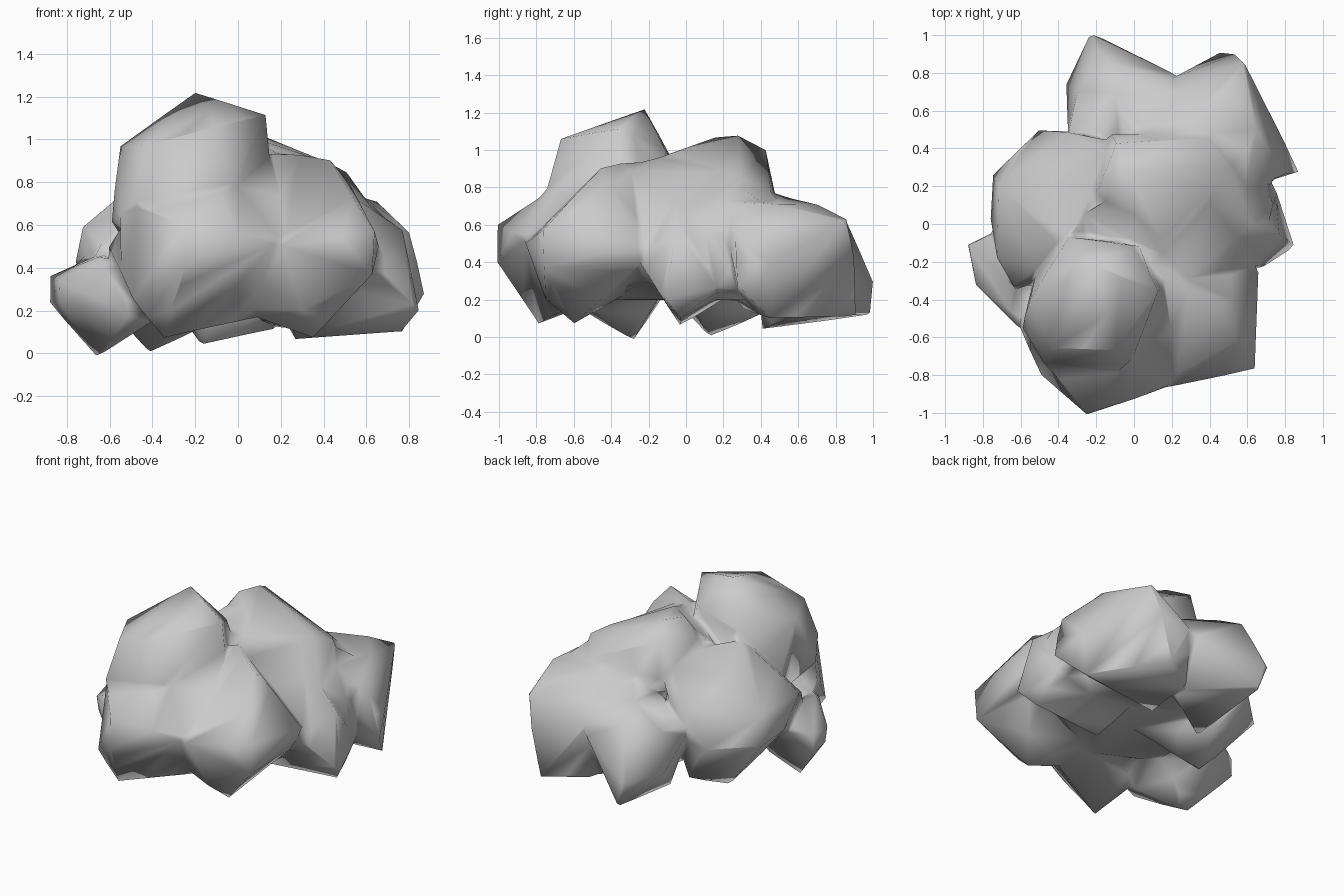
import bpy
import bmesh

# Remove only the default cube
default_cube = bpy.data.objects.get("Cube")
if default_cube:
    bpy.data.objects.remove(default_cube, do_unlink=True)


def make_material(name, level):
    """Plain grey material with the same viewport and render colour."""
    material = bpy.data.materials.new(name)
    material.use_nodes = True
    colour = (level, level, level, 1)
    material.diffuse_color = colour
    shader = material.node_tree.nodes["Principled BSDF"]
    shader.inputs["Base Color"].default_value = colour
    shader.inputs["Roughness"].default_value = 0.9
    return material


def add_lobe(bm, corners):
    """Add one closed convex lump spanned by a few corner points."""
    verts = [bm.verts.new(corner) for corner in corners]
    result = bmesh.ops.convex_hull(bm, input=verts)
    leftovers = set(result["geom_interior"]) | set(result["geom_unused"])
    loose = [item for item in leftovers if isinstance(item, bmesh.types.BMVert)]
    bmesh.ops.delete(bm, geom=loose, context="VERTS")


# Solid middle that joins all the lumps
core = [
    (.12, -.12, .97), (.25, -.33, .9), (.62, -.25, .5), (.6, 0, .7),
    (.74, .1, .58), (.76, .16, .27), (.43, .2, .88), (-.1, .15, 1.03),
    (-.25, .05, .88), (.6, -.2, .32), (-.4, -.3, .25), (-.4, .2, .2),
    (.2, .55, .2), (.1, .5, .75), (.6, .4, .72), (0, -.4, .2), (.65, .3, .2),
]

# Tall crown at the front
crown = [
    (-.2, -.22, 1.22), (.13, -.35, 1.12), (-.55, -.4, .97), (-.43, -.66, .97),
    (-.1, -.67, 1.06), (-.03, -.75, .77), (-.48, -.74, .7), (-.6, -.55, .6),
    (.15, -.35, .9), (0, -.11, 1), (-.35, -.07, .95), (0, -.1, .5), (-.5, -.2, .5),
]

# Blunt nose below the crown
nose = [
    (-.25, -1.01, .6), (-.25, -1.01, .4), (-.61, -.55, .5), (-.49, -.8, .25),
    (-.35, -.79, .07), (.2, -.86, .53), (.1, -.6, .17), (-.03, -.7, .8),
    (-.48, -.72, .7), (-.5, -.3, .3), (.2, -.2, .3), (.2, -.3, .9),
]

# Front shoulder
shoulder = [
    (.64, -.77, .57), (.63, -.76, .37), (.35, -.6, .07), (.2, -.86, .5),
    (.43, -.45, .91), (.52, -.4, .8), (.66, -.25, .5), (.15, -.25, .95),
    (0, -.6, .2), (.6, -.28, .36), (0, -.2, .3), (.3, -.75, .2),
]

# Middle hump behind the crown
hump = [
    (-.1, .15, 1.07), (-.04, .28, 1.08), (-.1, .43, 1), (.4, .46, .77),
    (.15, -.1, .98), (.43, .2, .89), (.52, .3, .84), (.6, 0, .7),
    (-.2, .15, .95), (-.12, .48, .76), (0, 0, .3), (.3, .3, .3),
]

# Small side bulge
side_bulge = [
    (.85, -.12, .2), (.77, -.03, .1), (.76, .16, .25), (.26, -.03, .06),
    (.65, -.25, .4), (.77, -.05, .58), (.6, 0, .7), (.2, .2, .2), (.2, -.2, .8),
]

# Back corner lump
back_corner = [
    (.88, .27, .28), (.8, .25, .58), (.58, .86, .63), (.53, .9, .42),
    (.46, .91, .11), (.77, .45, .1), (.65, .5, .71), (.48, .7, .71),
    (.2, .77, .5), (.2, .75, .12), (.1, .4, .78), (.1, .3, .15), (.6, .2, .72),
]

# Back tail
back_tail = [
    (-.23, 1.01, .28), (-.18, .99, .12), (-.15, .86, .62), (-.36, .74, .3),
    (.2, .8, .45), (-.35, .45, .5), (-.1, .7, .7), (-.17, .4, .04),
    (.2, .6, .12), (.1, .4, .75), (-.3, .7, .55), (.2, .7, .6),
]

# Flank lump
flank = [
    (-.5, .5, .4), (-.35, .49, .6), (-.72, .2, .58), (-.76, .04, .42),
    (-.75, .26, .4), (-.42, .13, 0), (-.2, .2, .9), (-.5, -.1, .68),
    (-.35, -.08, .9), (-.73, -.18, .59), (-.63, -.35, .5), (-.5, -.3, .5),
    (-.3, .4, .12), (0, 0, .2), (-.15, .45, .75),
]

# Low knob on the flank
knob = [
    (-.88, -.11, .36), (-.88, -.11, .23), (-.84, -.32, .34), (-.84, -.3, .24),
    (-.66, -.28, -.02), (-.64, -.47, .46), (-.66, 0, .46), (-.6, -.56, .4),
    (-.48, -.2, .12), (-.3, -.2, .3), (-.5, -.62, .18), (-.4, -.5, .15),
]

# Gather the lumps in one mesh
bm = bmesh.new()
for lobe in (core, crown, nose, shoulder, hump, side_bulge,
             back_corner, back_tail, flank, knob):
    add_lobe(bm, lobe)
bmesh.ops.recalc_face_normals(bm, faces=bm.faces)
for face in bm.faces:
    face.smooth = True

mesh = bpy.data.meshes.new("lumpy_rock")
bm.to_mesh(mesh)
bm.free()
mesh.materials.append(make_material("stone_grey", 0.6))

rock = bpy.data.objects.new("lumpy_rock", mesh)
bpy.context.collection.objects.link(rock)

# Fuse the lumps into one skin, then simplify to broad soft facets
fuse = rock.modifiers.new("fuse_lumps", "REMESH")
fuse.mode = "VOXEL"
fuse.voxel_size = 0.022
fuse.use_smooth_shade = True

soften = rock.modifiers.new("soften_seams", "SMOOTH")
soften.factor = 0.5
soften.iterations = 2

simplify = rock.modifiers.new("broad_facets", "DECIMATE")
simplify.ratio = 0.012
